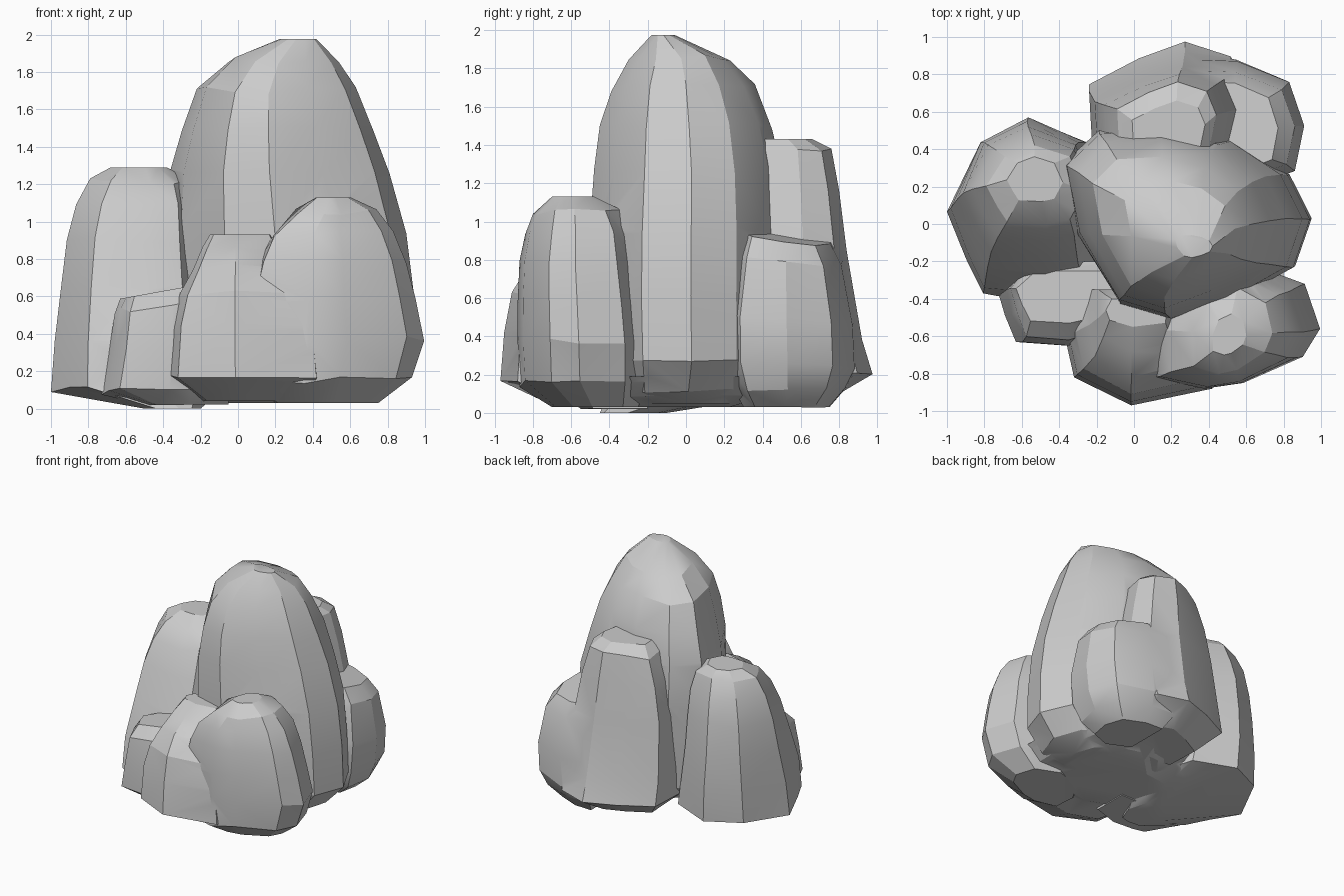
import bpy, bmesh, random

random.seed(4)
rocks = []


def rock(name, outline, levels, tilt=(0, 0), jitter=0.02):
    """Loft a faceted boulder: the outline is fitted to (z, x0, x1, y0, y1) at each level."""
    xs = [p[0] for p in outline]
    ys = [p[1] for p in outline]
    lx, hx, ly, hy = min(xs), max(xs), min(ys), max(ys)
    top = levels[-1][0]
    bm = bmesh.new()
    rings = []
    for i, (z, x0, x1, y0, y1) in enumerate(levels):
        ring = []
        for x, y in outline:
            u, v = (x - lx) / (hx - lx), (y - ly) / (hy - ly)
            dz = random.uniform(-1, 1) * jitter * (0 if i in (0, len(levels) - 1) else 1)
            px, py = x0 + u * (x1 - x0), y0 + v * (y1 - y0)
            # the top leans by the tilt, fading out towards the ground
            dz += z / top * (tilt[0] * (px - (lx + hx) / 2) + tilt[1] * (py - (ly + hy) / 2))
            ring.append(bm.verts.new((px, py, z + dz)))
        rings.append(ring)
    n = len(outline)
    for a, b in zip(rings, rings[1:]):
        for i in range(n):
            j = (i + 1) % n
            bm.faces.new((a[i], a[j], b[j], b[i]))
    bm.faces.new(rings[0][::-1])
    bm.faces.new(rings[-1])
    bmesh.ops.triangulate(bm, faces=[f for f in bm.faces if len(f.verts) == 4])
    bmesh.ops.recalc_face_normals(bm, faces=bm.faces)
    me = bpy.data.meshes.new(name)
    bm.to_mesh(me)
    bm.free()
    ob = bpy.data.objects.new(name, me)
    bpy.context.collection.objects.link(ob)
    rocks.append(ob)
    return ob


# Tall central rock
main = rock(
    "rock_cluster",
    [(.95, .02), (.86, -.24), (.55, -.41), (.22, -.52), (-.06, -.44), (-.3, -.06),
     (-.38, .32), (-.18, .5), (.2, .52), (.55, .44), (.83, .26)],
    [(.05, -.05, .6, -.35, .35), (.12, -.28, .8, -.46, .45), (.26, -.36, .95, -.5, .52),
     (.6, -.38, .94, -.51, .52), (.95, -.38, .9, -.505, .52), (1.27, -.36, .81, -.48, .5),
     (1.5, -.3, .725, -.45, .45), (1.7, -.22, .63, -.39, .36), (1.86, -.05, .54, -.3, .23),
     (1.975, .22, .42, -.18, -.06)])

# Low bed that closes the gaps between the rocks underneath
rock("base_rock",
     [(.8, -.1), (.8, -.6), (.1, -.75), (-.55, -.5), (-.8, 0), (-.5, .4), (-.1, .45),
      (.2, .75), (.7, .6)],
     [(.03, -.35, .45, -.45, .3), (.09, -.62, .68, -.62, .55), (.19, -.75, .8, -.72, .7)])

# Left rock, leaning back
rock("left_rock",
     [(-1, .06), (-.9, -.2), (-.81, -.39), (-.45, -.42), (-.24, -.36), (-.1, 0),
      (-.24, .43), (-.56, .57), (-.83, .43)],
     [(0, -.5, -.2, -.45, -.1), (.1, -1, -.08, -.4, .56), (.36, -.98, -.13, -.37, .57),
      (.65, -.945, -.18, -.26, .55), (.9, -.915, -.2, -.17, .52), (1.08, -.865, -.22, -.09, .48),
      (1.22, -.79, -.26, 0, .42), (1.29, -.68, -.38, .12, .36)])

# Small rock at the front left
rock("front_left_rock",
     [(-.74, -.36), (-.7, -.5), (-.64, -.65), (-.37, -.67), (-.05, -.58), (-.05, -.2), (-.6, -.2)],
     [(.02, -.5, -.05, -.55, -.2), (.1, -.73, -.05, -.65, -.2), (.35, -.69, -.05, -.65, -.2),
      (.56, -.66, -.08, -.62, -.2), (.63, -.63, -.1, -.53, -.25)], tilt=(.18, 0))

# Low rock at the front centre
rock("front_middle_rock",
     [(-.38, -.6), (-.33, -.82), (-.02, -.97), (.42, -.88), (.45, -.35), (-.3, -.35)],
     [(.04, -.2, .4, -.7, -.35), (.16, -.37, .45, -.97, -.35), (.43, -.35, .42, -.95, -.35),
      (.62, -.31, .37, -.91, -.35), (.76, -.24, .28, -.82, -.35), (.86, -.19, .22, -.68, -.38),
      (.93, -.15, .18, -.55, -.4)])

# Rock at the front right
rock("front_right_rock",
     [(1, -.56), (.91, -.71), (.6, -.85), (.4, -.88), (.1, -.82), (.08, -.55),
      (.25, -.3), (.6, -.2), (.92, -.32)],
     [(.03, .2, .75, -.7, -.25), (.15, .05, .93, -.87, -.2), (.37, .05, .995, -.88, -.2),
      (.58, .07, .95, -.88, -.22), (.79, .12, .9, -.87, -.25), (.93, .18, .83, -.84, -.28),
      (1.05, .31, .74, -.8, -.34), (1.13, .42, .6, -.7, -.48)])

# Tall rock at the back
rock("back_rock",
     [(-.24, .75), (.02, .89), (.26, .98), (.5, .9), (.58, .7), (.52, .4), (.1, .25), (-.22, .35)],
     [(.07, -.1, .45, .25, .75), (.2, -.24, .6, .25, .975), (.4, -.24, .6, .25, .92),
      (.85, -.21, .56, .25, .84), (1.15, -.16, .5, .28, .8), (1.36, -.09, .44, .3, .76),
      (1.43, -.01, .38, .33, .66)])

# Low rock at the back right
rock("back_right_rock",
     [(.83, .77), (.91, .52), (.86, .26), (.6, .16), (.3, .3), (.3, .9), (.55, .89)],
     [(.03, .35, .72, .3, .75), (.12, .3, .83, .24, .84), (.26, .3, .89, .19, .89),
      (.5, .3, .91, .19, .88), (.8, .32, .86, .24, .82), (.91, .38, .77, .28, .76)],
     tilt=(-.12, -.15))

# Fuse everything into one outer skin
for ob in rocks[1:]:
    mod = main.modifiers.new("fuse_" + ob.name, 'BOOLEAN')
    mod.operation = 'UNION'
    mod.solver = 'EXACT'
    mod.object = ob
bpy.context.view_layer.objects.active = main
main.select_set(True)
for mod in list(main.modifiers):
    bpy.ops.object.modifier_apply(modifier=mod.name)
for ob in rocks[1:]:
    bpy.data.objects.remove(ob)
bpy.ops.object.shade_smooth_by_angle(angle=0.4)
